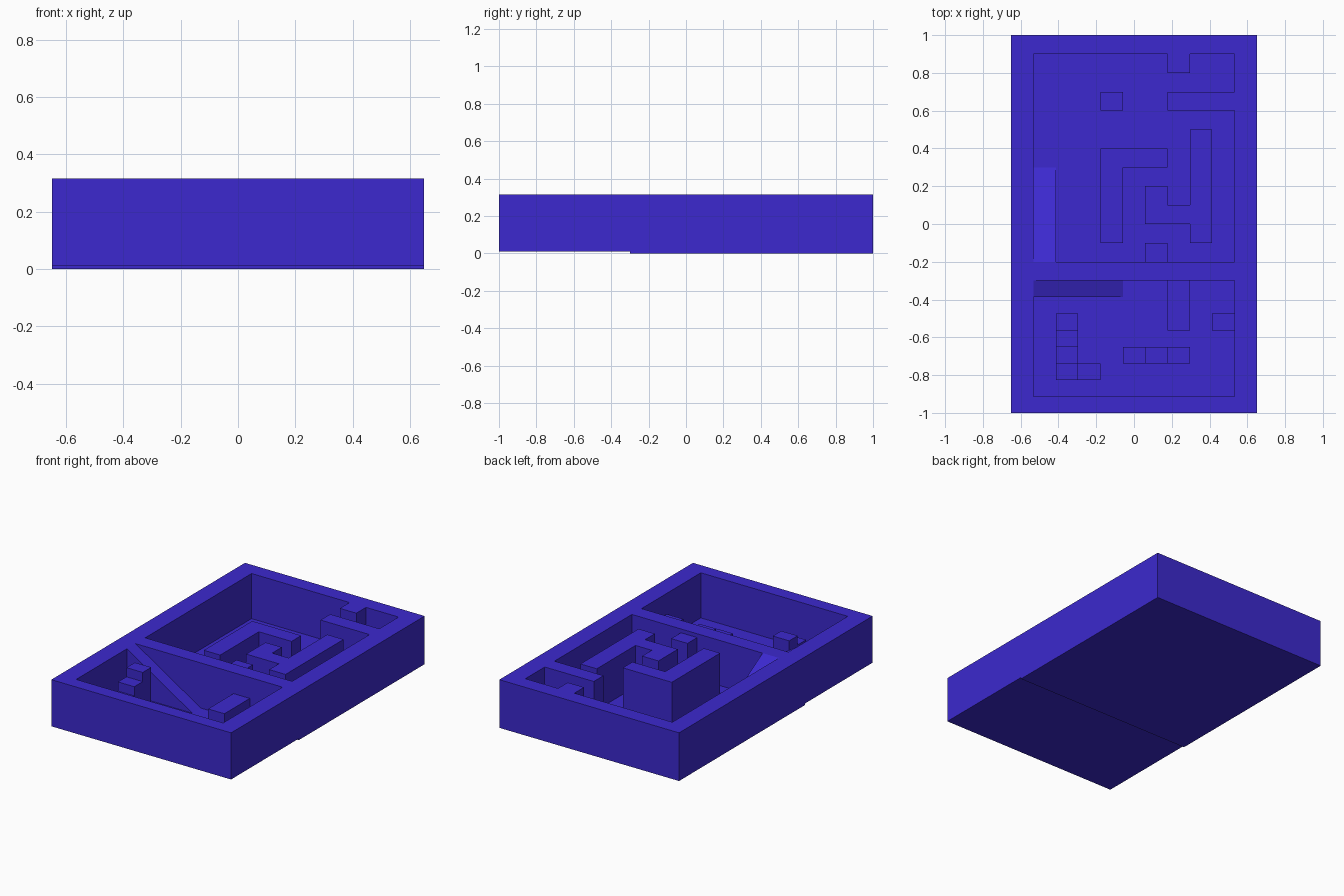
import bpy, bmesh
from mathutils import Vector

if "Cube" in bpy.data.objects:
    bpy.data.objects.remove(bpy.data.objects["Cube"])

mat = bpy.data.materials.new("blue")
mat.diffuse_color = (0.045, 0.022, 0.62, 1)
mat.use_nodes = True
mat.node_tree.nodes["Principled BSDF"].inputs["Base Color"].default_value = mat.diffuse_color

FLOOR, BLOCK, RIM = 0.02, 0.29, 0.315


# grid helpers: columns across, wide rows at the back, narrow rows at the front
def cx(i):
    return -0.65 + 1.3 * i / 11


def by(j):
    return -0.3 + 0.1 * j


def fy(j):
    return -1 + 0.0875 * j


def prism(name, pts, direction):
    """Extrude a 3D polygon along a direction into a closed solid."""
    bm = bmesh.new()
    face = bm.faces.new([bm.verts.new(p) for p in pts])
    ext = bmesh.ops.extrude_face_region(bm, geom=[face], use_keep_orig=True)
    moved = [g for g in ext["geom"] if isinstance(g, bmesh.types.BMVert)]
    bmesh.ops.translate(bm, vec=Vector(direction), verts=moved)
    bmesh.ops.recalc_face_normals(bm, faces=bm.faces)
    me = bpy.data.meshes.new(name)
    bm.to_mesh(me)
    bm.free()
    me.materials.append(mat)
    ob = bpy.data.objects.new(name, me)
    bpy.context.collection.objects.link(ob)
    return ob


def slab(name, pts, z0, z1):
    return prism(name, [(x, y, z0) for x, y in pts], (0, 0, z1 - z0))


def rect(x0, x1, y0, y1):
    return [(x0, y0), (x1, y0), (x1, y1), (x0, y1)]


def cut(target, cutter):
    mod = target.modifiers.new("cut", "BOOLEAN")
    mod.operation, mod.solver, mod.object = "DIFFERENCE", "EXACT", cutter
    bpy.context.view_layer.objects.active = target
    bpy.ops.object.modifier_apply(modifier=mod.name)
    bpy.data.objects.remove(cutter)


# tray with two sunken rooms; the front half has a slightly raised underside
tray = slab("tray", rect(-0.65, 0.65, -1, 1), 0, RIM)
back_room = [(cx(i), by(j)) for i, j in (
    (1, 1), (10, 1), (10, 9), (7, 9), (7, 10), (10, 10), (10, 12),
    (8, 12), (8, 11), (7, 11), (7, 12), (1, 12))]
cut(tray, slab("back_room_cutter", back_room, FLOOR, 1))
cut(tray, slab("front_room_cutter", rect(cx(1), cx(10), fy(1), fy(8)), FLOOR, 1))
cut(tray, slab("underside_cutter", rect(-1, 1, -2, -0.3), -1, 0.01))

# free-standing maze walls in the back room
hook = [(3, 2), (4, 2), (4, 6), (6, 6), (6, 7), (3, 7)]
winding = [(8, 2), (9, 2), (9, 8), (8, 8), (8, 4), (7, 4), (7, 5),
           (6, 5), (6, 3), (8, 3)]
# grid columns are counted from the outer wall
for name, pts in (("hook_wall", [(4, 2), (5, 2), (5, 6), (7, 6), (7, 7), (4, 7)]),
                  ("winding_wall", winding),
                  ("stub_wall", [(6, 1), (7, 1), (7, 2), (6, 2)])):
    slab(name, [(cx(i), by(j)) for i, j in pts], FLOOR, BLOCK)
slab("floor_pad", rect(cx(4), cx(5), by(9), by(10)), FLOOR, 0.05)

# ramps up to the dividing wall
prism("back_ramp", [(cx(1), by(1), FLOOR), (cx(1), by(6), FLOOR), (cx(1), by(1), RIM)],
      (cx(2) - cx(1), 0, 0))
prism("front_ramp", [(cx(1), fy(7), FLOOR), (cx(5), fy(7), FLOOR), (cx(1), fy(7), RIM)],
      (0, 0.0875, 0))

# front room: corner stairs, stepping blocks, ledges
stairs = [(3, 2), (2, 2), (2, 3), (2, 4), (2, 5)]
for k, (i, j) in enumerate(stairs):
    slab(f"stair_{k + 1}", rect(cx(i), cx(i + 1), fy(j), fy(j + 1)), FLOOR, 0.05 + 0.06 * k)
for k in range(3):
    slab(f"low_step_{k + 1}", rect(cx(5 + k), cx(6 + k), fy(3), fy(4)), FLOOR, 0.04 + 0.02 * k)
slab("long_ledge", rect(cx(7), cx(8), fy(5), fy(8)), FLOOR, 0.178)
slab("side_ledge", rect(cx(9), cx(10), fy(5), fy(6)), FLOOR, 0.178)
